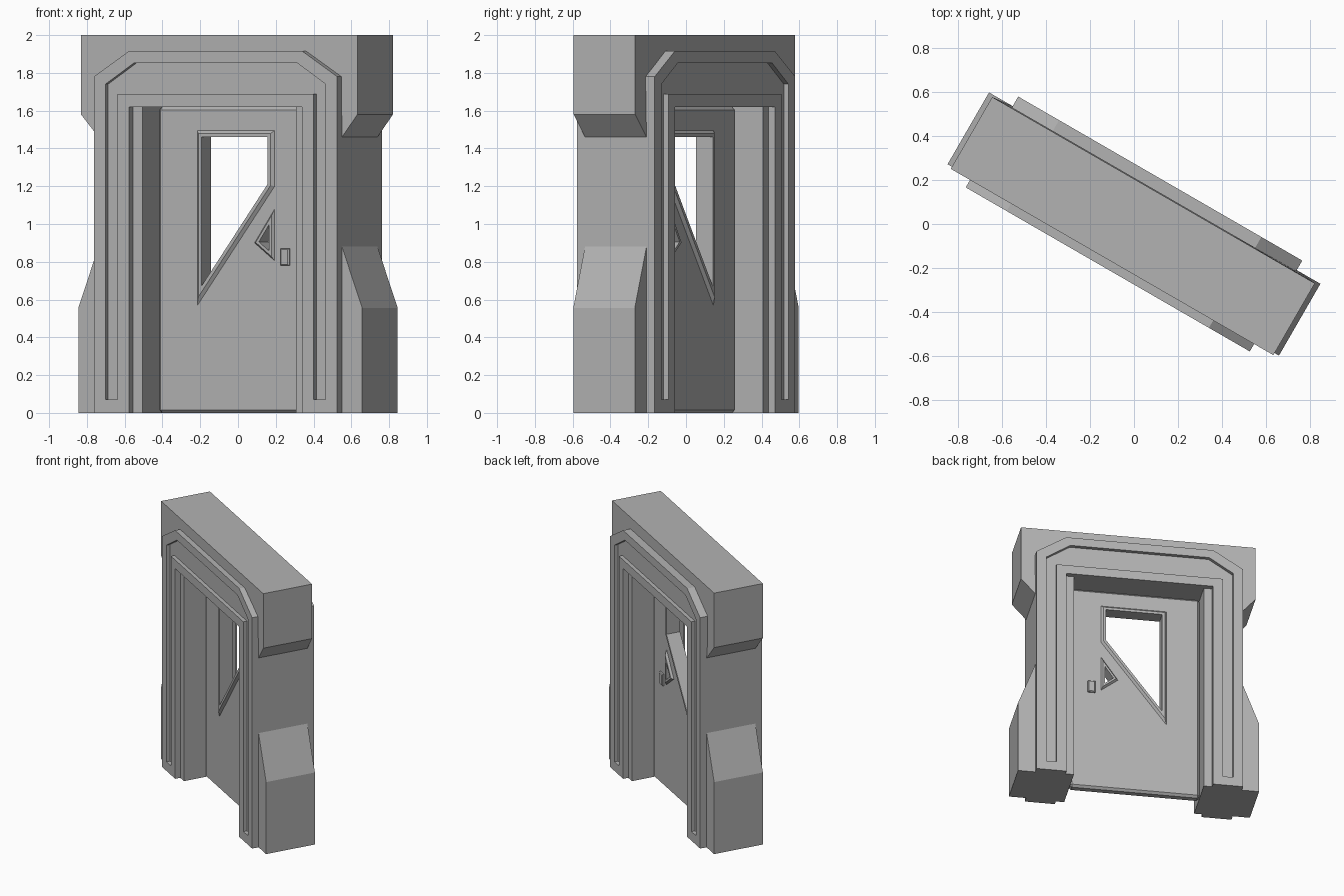
import bpy, bmesh, math
from mathutils import Matrix, Vector

if "Cube" in bpy.data.objects:
    bpy.data.objects.remove(bpy.data.objects["Cube"])

TURN = Matrix.Rotation(math.radians(-30), 4, 'Z')
GREY = bpy.data.materials.new("dark_grey")
GREY.diffuse_color = (.45, .45, .45, 1)
GREY.use_nodes = True
GREY.node_tree.nodes["Principled BSDF"].inputs["Base Color"].default_value = GREY.diffuse_color


def loft(name, sections):
    """Solid through (depth, outline) sections; outlines are (across, height) points."""
    bm = bmesh.new()
    rings = [[bm.verts.new((u, v, z)) for u, z in outline] for v, outline in sections]
    n = len(rings[0])
    for a, b in zip(rings, rings[1:]):
        for i in range(n):
            j = (i + 1) % n
            bm.faces.new((a[i], a[j], b[j], b[i]))
    bm.faces.new(rings[0])
    bm.faces.new(rings[-1])
    bmesh.ops.recalc_face_normals(bm, faces=bm.faces)
    mesh = bpy.data.meshes.new(name)
    bm.to_mesh(mesh)
    bm.free()
    mesh.materials.append(GREY)
    ob = bpy.data.objects.new(name, mesh)
    bpy.context.collection.objects.link(ob)
    ob.matrix_world = TURN
    return ob


def prism(name, outline, v0, v1):
    return loft(name, [(v0, outline), (v1, outline)])


def mirrored(half):
    """Complete a right-hand run of points with its left-hand mirror."""
    return half + [(-u, z) for u, z in reversed(half)]


def arch(outer, inner):
    """Arch outline from right halves of its outer and inner edges, bottom to top."""
    return mirrored(outer) + list(reversed(mirrored(inner)))


def inset(points, d):
    """Move every edge of a convex clockwise outline inward by d."""
    pts = [Vector(p) for p in points]
    out = []
    for i, p in enumerate(pts):
        e1 = (p - pts[i - 1]).normalized()
        e2 = (pts[(i + 1) % len(pts)] - p).normalized()
        n1, n2 = Vector((e1.y, -e1.x)), Vector((e2.y, -e2.x))
        out.append(tuple(p + (n1 + n2) * d / (1 + n1.dot(n2))))
    return out


def modify(ob, kind, **settings):
    mod = ob.modifiers.new(kind.title(), kind)
    for key, value in settings.items():
        setattr(mod, key, value)
    bpy.context.view_layer.objects.active = ob
    bpy.ops.object.modifier_apply(modifier=mod.name)


def cut(ob, cutter):
    cutter.hide_render = True
    modify(ob, 'BOOLEAN', operation='DIFFERENCE', object=cutter, solver='EXACT')
    bpy.data.objects.remove(cutter)


# Wall with flared feet and head; the head sits slightly forward
wall_edge = [(.868, 0), (.868, .555), (.744, .88), (.744, 1.46), (.845, 1.58), (.845, 2)]
wall = prism("wall", arch(wall_edge, [(.468, 0), (.468, 1.62)]), -.188, .188)
for vert in wall.data.vertices:
    if vert.co.z > 1.57 and abs(vert.co.x) > .8:
        vert.co.y -= .011

# Inner jamb strips and grooved trim on both faces
trim = arch([(.744, 0), (.744, 1.78), (.53, 1.915)], [(.528, 0), (.528, 1.62)])
groove = arch([(.673, .07), (.673, 1.74), (.5, 1.852)], [(.6, .07), (.6, 1.687)])
for side, s in (("front", -1), ("back", 1)):
    ob = prism(side + "_trim", trim, s * .18, s * .238)
    cut(ob, prism("groove_cutter", groove, s * .21, s * .3))
    for hand, m in (("left", -1), ("right", 1)):
        strip = [(m * .468, 0), (m * .535, 0), (m * .535, 1.62), (m * .468, 1.62)]
        prism(f"{side}_{hand}_jamb", strip, s * .175, s * .199)

# Door leaf with chamfered edges
T = .036
door = prism("door", [(-.468, 0), (-.468, 1.62), (.468, 1.62), (.468, 0)], -T, T)
modify(door, 'BEVEL', width=.016, segments=1)

# Windows with raised frames, sloped on the outside
large = [(-.228, .568), (-.228, 1.495), (.245, 1.495), (.245, 1.2)]
small = [(.122, .9), (.245, 1.08), (.245, .805)]
for label, outline, rim in (("large", large, .034), ("small", small, .026)):
    hole = inset(outline, rim)
    ridge = inset(outline, rim * .45)
    cut(door, prism("window_cutter", inset(outline, rim * .2), -.1, .1))
    frame = loft(label + "_window_frame", [(-T - .016, ridge), (-T, outline),
                                           (T, outline), (T + .016, ridge)])
    cut(frame, prism("hole_cutter", hole, -.1, .1))

# Handle plate on both faces
plate = [(.286, .78), (.286, .87), (.34, .87), (.34, .78)]
inner = inset(plate, .006)
loft("handle_plate", [(-T - .016, inner), (-T - .01, plate), (T + .01, plate), (T + .016, inner)])
